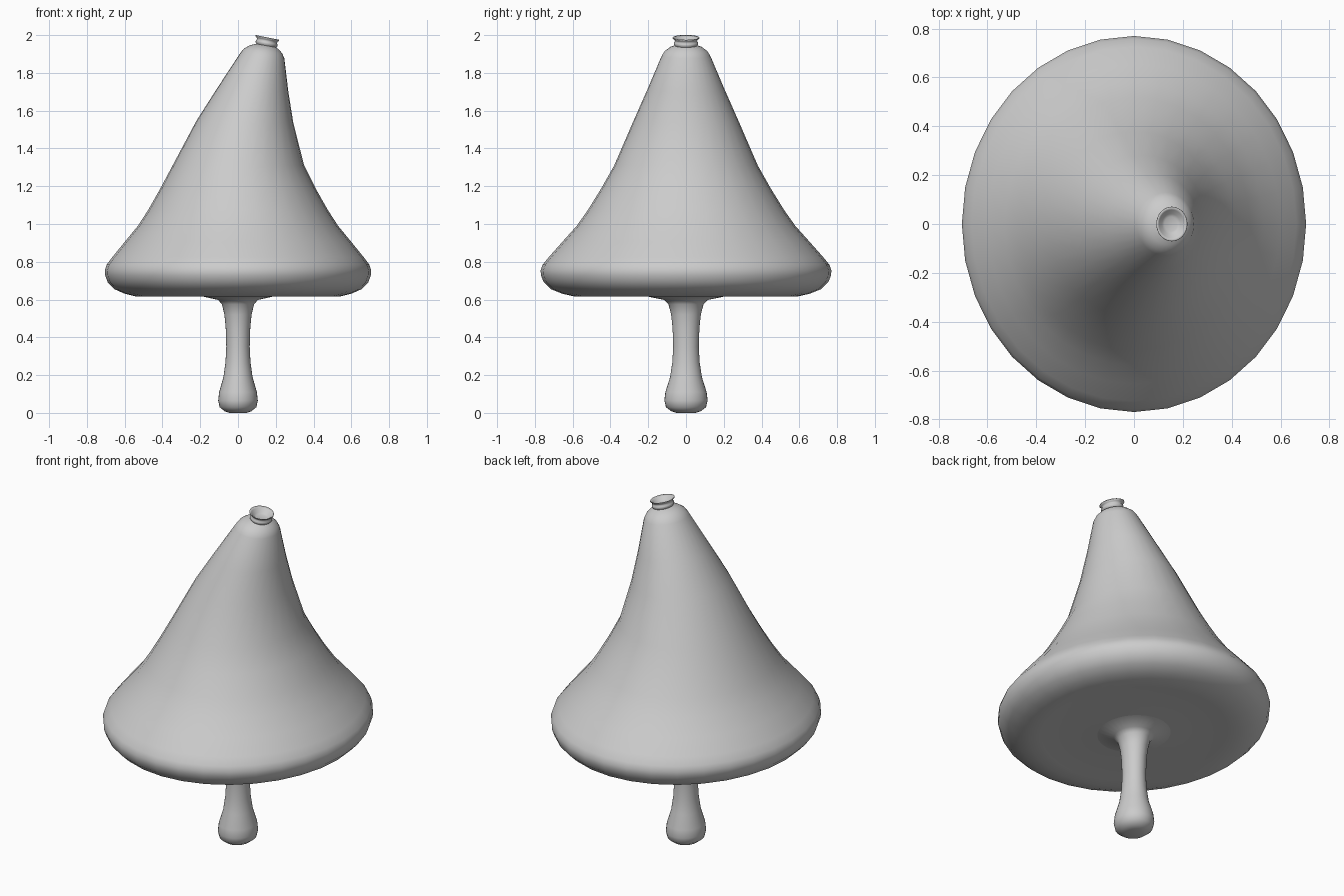
import bpy, bmesh
from math import sin, cos, pi

SIDES = 32
DEPTH = 1.092  # every section is slightly deeper (y) than wide (x)


def loft(name, rings, cap_start=False, cap_end=False):
    """Skin oval rings given as (centre x, z, half width, tilt angle)."""
    bm = bmesh.new()
    loops = []
    for cx, z, r, tilt in rings:
        loop = []
        for i in range(SIDES):
            a = 2 * pi * i / SIDES
            u = r * cos(a)
            loop.append(bm.verts.new((cx + u * cos(tilt), r * DEPTH * sin(a), z - u * sin(tilt))))
        loops.append(loop)
    for a, b in zip(loops, loops[1:]):
        for i in range(SIDES):
            j = (i + 1) % SIDES
            bm.faces.new((a[i], a[j], b[j], b[i]))
    if cap_start:
        bm.faces.new(loops[0][::-1])
    if cap_end:
        bm.faces.new(loops[-1])
    mesh = bpy.data.meshes.new(name)
    bm.to_mesh(mesh)
    bm.free()
    for p in mesh.polygons:
        p.use_smooth = True
    obj = bpy.data.objects.new(name, mesh)
    bpy.context.collection.objects.link(obj)
    return obj


# Stem: bulbous foot, slim waist, flare into the underside
stem = [(0.045, 0.0), (0.07, 0.008), (0.097, 0.03), (0.105, 0.065), (0.1, 0.11),
        (0.077, 0.19), (0.066, 0.27), (0.062, 0.35), (0.065, 0.45), (0.072, 0.52),
        (0.085, 0.575), (0.105, 0.598), (0.19, 0.617)]
loft("stem", [(0, z, r, 0) for r, z in stem], cap_start=True)

# Cap: underside, rounded rim, flared skirt, then a cone leaning to +x
cap = [(0.19, 0.617), (0.36, 0.624), (0.48, 0.619), (0.54, 0.616), (0.6, 0.631),
       (0.655, 0.655), (0.69, 0.692), (0.703, 0.728), (0.705, 0.755), (0.695, 0.785),
       (0.665, 0.825), (0.6, 0.905), (0.53, 0.99), (0.475, 1.075), (0.41, 1.19)]
lean = [(0.002, 1.31, 0.348, 0), (0.036, 1.54, 0.257, 0.02), (0.079, 1.71, 0.188, 0.06),
        (0.128, 1.89, 0.118, 0.11), (0.132, 1.915, 0.103, 0.12), (0.14, 1.935, 0.078, 0.15),
        (0.15, 1.944, 0.053, 0.18)]
loft("cap", [(0, z, r, 0) for r, z in cap] + lean)

# Tip: small tilted neck ring with a hollow cup
tip = [(0.15, 1.944, 0.053, 0.18), (0.151, 1.952, 0.059, 0.18), (0.152, 1.962, 0.058, 0.18),
       (0.153, 1.968, 0.053, 0.19), (0.154, 1.976, 0.057, 0.2), (0.155, 1.984, 0.065, 0.2),
       (0.155, 1.988, 0.064, 0.2), (0.154, 1.98, 0.053, 0.2), (0.152, 1.962, 0.038, 0.2),
       (0.151, 1.957, 0.027, 0.2)]
loft("tip", tip, cap_end=True)
